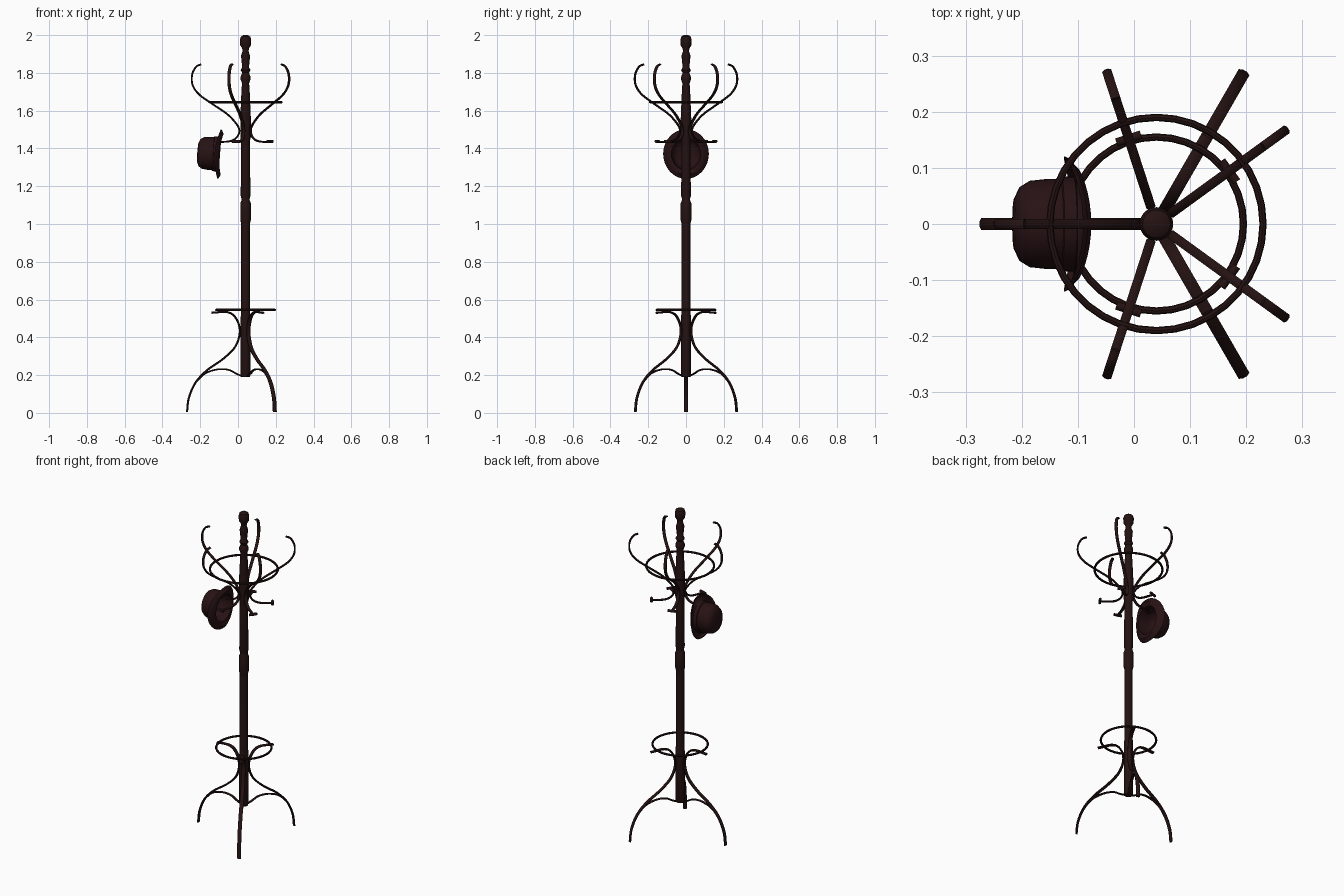
import bpy, bmesh, math
from mathutils import Vector, Matrix

cube = bpy.data.objects.get("Cube")
if cube:
    bpy.data.objects.remove(cube, do_unlink=True)

AXIS = Vector((0.04, 0, 0))  # centre line of the pole


def material(name, rgb):
    m = bpy.data.materials.new(name)
    m.use_nodes = True
    m.diffuse_color = (*rgb, 1)
    m.node_tree.nodes["Principled BSDF"].inputs["Base Color"].default_value = (*rgb, 1)
    return m


wood = material("dark wood", (0.018, 0.006, 0.006))
felt = material("dark brown felt", (0.021, 0.006, 0.007))


def finish(bm, name, mat, angle=40):
    bmesh.ops.recalc_face_normals(bm, faces=bm.faces)
    mesh = bpy.data.meshes.new(name)
    bm.to_mesh(mesh)
    bm.free()
    ob = bpy.data.objects.new(name, mesh)
    bpy.context.collection.objects.link(ob)
    mesh.materials.append(mat)
    bpy.ops.object.select_all(action='DESELECT')
    ob.select_set(True)
    bpy.context.view_layer.objects.active = ob
    bpy.ops.object.shade_smooth_by_angle(angle=math.radians(angle))
    return ob


def skin(bm, rings, cap=True, loop=False):
    """Join successive rings of points with quads."""
    vs = [[bm.verts.new(p) for p in ring] for ring in rings]
    n = len(vs[0])
    for a, b in zip(vs, vs[1:] + vs[:1] if loop else vs[1:]):
        for i in range(n):
            j = (i + 1) % n
            bm.faces.new((a[i], a[j], b[j], b[i]))
    if cap and not loop:
        bm.faces.new(vs[0])
        bm.faces.new(vs[-1])


def circle(r, z, n):
    return [Vector((r * math.cos(t), r * math.sin(t), z))
            for t in (2 * math.pi * i / n for i in range(n))]


def spline(pts, steps=6):
    """Smooth path through (radius, height) points."""
    p = [Vector(q) for q in pts]
    p = [2 * p[0] - p[1]] + p + [2 * p[-1] - p[-2]]
    out = []
    for a, b, c, d in zip(p, p[1:], p[2:], p[3:]):
        for s in range(steps):
            t = s / steps
            out.append(0.5 * (2 * b + (c - a) * t + (2 * a - 5 * b + 4 * c - d) * t * t
                              + (3 * b - a - 3 * c + d) * t ** 3))
    return out + [p[-2]]


def bent_strip(name, pts, angle, width, thick):
    """Flattened bentwood rod standing in a vertical plane through the pole."""
    path = spline(pts)
    turn = Matrix.Rotation(math.radians(angle), 4, 'Z')
    rings = []
    for i, p in enumerate(path):
        t = (path[min(i + 1, len(path) - 1)] - path[max(i - 1, 0)]).normalized()
        ring = []
        for k in range(8):
            a = math.pi * (k + 0.5) / 4
            u, w = math.cos(a) * thick / 1.85, math.sin(a) * width / 1.85
            ring.append(AXIS + turn @ Vector((p.x - t.y * u, w, p.y + t.x * u)))
        rings.append(ring)
    bm = bmesh.new()
    skin(bm, rings)
    return finish(bm, name, wood)


def hoop(name, radius, z, tube):
    rings = []
    for i in range(36):
        turn = Matrix.Rotation(2 * math.pi * i / 36, 4, 'Z')
        rings.append([AXIS + turn @ Vector((radius + v.x, 0, z + v.y))
                      for v in circle(tube, 0, 8)])
    bm = bmesh.new()
    skin(bm, rings, loop=True)
    finish(bm, name, wood)


# Turned pole with knob
profile = [(0.022, 0.19), (0.026, 0.2), (0.026, 0.5), (0.023, 0.56), (0.023, 0.98),
           (0.023, 1.0), (0.028, 1.02), (0.028, 1.11), (0.022, 1.125), (0.022, 1.135),
           (0.026, 1.15), (0.023, 1.4), (0.023, 1.44), (0.028, 1.46), (0.028, 1.56),
           (0.022, 1.7), (0.019, 1.745), (0.026, 1.765), (0.026, 1.78), (0.018, 1.8),
           (0.026, 1.815), (0.018, 1.83), (0.022, 1.87), (0.024, 1.89), (0.016, 1.915),
           (0.018, 1.93), (0.028, 1.945), (0.03, 1.975), (0.025, 1.992), (0.012, 2.0)]
bm = bmesh.new()
skin(bm, [[AXIS + v for v in circle(r, z, 20)] for r, z in profile])
finish(bm, "pole", wood)

# Three legs with arched braces
leg = [(0.31, 0.004), (0.3, 0.08), (0.265, 0.16), (0.205, 0.225), (0.12, 0.285),
       (0.055, 0.35), (0.03, 0.43), (0.05, 0.5), (0.095, 0.533), (0.18, 0.53)]
brace = [(0.265, 0.16), (0.215, 0.208), (0.15, 0.23), (0.09, 0.228),
         (0.05, 0.208), (0.02, 0.195)]
for i, a in enumerate((180, 60, -60)):
    bent_strip(f"leg_{i + 1}", leg, a, 0.022, 0.011)
    bent_strip(f"leg_brace_{i + 1}", brace, a, 0.016, 0.009)

# Five double hooks, each with a short bar on the lower end
hook = [(0.235, 1.845), (0.262, 1.832), (0.283, 1.79), (0.28, 1.735), (0.245, 1.685),
        (0.175, 1.635), (0.095, 1.58), (0.045, 1.525), (0.033, 1.49),
        (0.05, 1.455), (0.09, 1.437), (0.165, 1.435)]
for i in range(5):
    a = 180 + 72 * i
    bent_strip(f"hook_{i + 1}", hook, a, 0.017, 0.01)
    bm = bmesh.new()
    bmesh.ops.create_cone(bm, cap_ends=True, segments=10, radius1=0.008, radius2=0.008,
                          depth=0.046)
    place = (Matrix.Translation(AXIS) @ Matrix.Rotation(math.radians(a), 4, 'Z')
             @ Matrix.Translation((0.16, 0, 1.437)) @ Matrix.Rotation(math.pi / 2, 4, 'X'))
    bmesh.ops.transform(bm, matrix=place, verts=bm.verts)
    finish(bm, f"hook_bar_{i + 1}", wood)

# Rings
hoop("upper_ring", 0.19, 1.645, 0.0065)
hoop("lower_ring", 0.155, 0.545, 0.0065)

# Round hat hanging on one hook, open side towards the pole
shell = [(0.015, 0.118), (0.045, 0.116), (0.066, 0.106), (0.077, 0.088), (0.08, 0.06),
         (0.081, 0.03), (0.083, 0.008), (0.1, 0.0), (0.115, 0.004), (0.121, 0.014),
         (0.117, 0.013), (0.112, 0.004), (0.1, -0.006), (0.077, -0.003), (0.076, 0.03),
         (0.075, 0.06), (0.071, 0.086), (0.06, 0.101), (0.04, 0.11), (0.012, 0.112)]
rings = []
for r, h in shell:
    ring = circle(r, h, 32)
    for v in ring:
        if r > 0.09:  # brim dips front and back and curls up at the sides
            v.z += 0.012 * (v.y ** 2 - v.x ** 2) / 0.0144
        v.x *= 1.09
    rings.append(ring)
bm = bmesh.new()
skin(bm, rings)
place = Matrix.Translation((-0.098, 0, 1.37)) @ Matrix.Rotation(math.radians(-86), 4, 'Y')
bmesh.ops.transform(bm, matrix=place, verts=bm.verts)
finish(bm, "hat", felt, 50)

# Hat band
bm = bmesh.new()
band = [(0.082, 0.008), (0.085, 0.01), (0.085, 0.032), (0.081, 0.034)]
skin(bm, [[Vector((v.x * 1.09, v.y, v.z)) for v in circle(r, h, 32)] for r, h in band],
     cap=False)
bmesh.ops.transform(bm, matrix=place, verts=bm.verts)
finish(bm, "hat_band", felt, 50)
